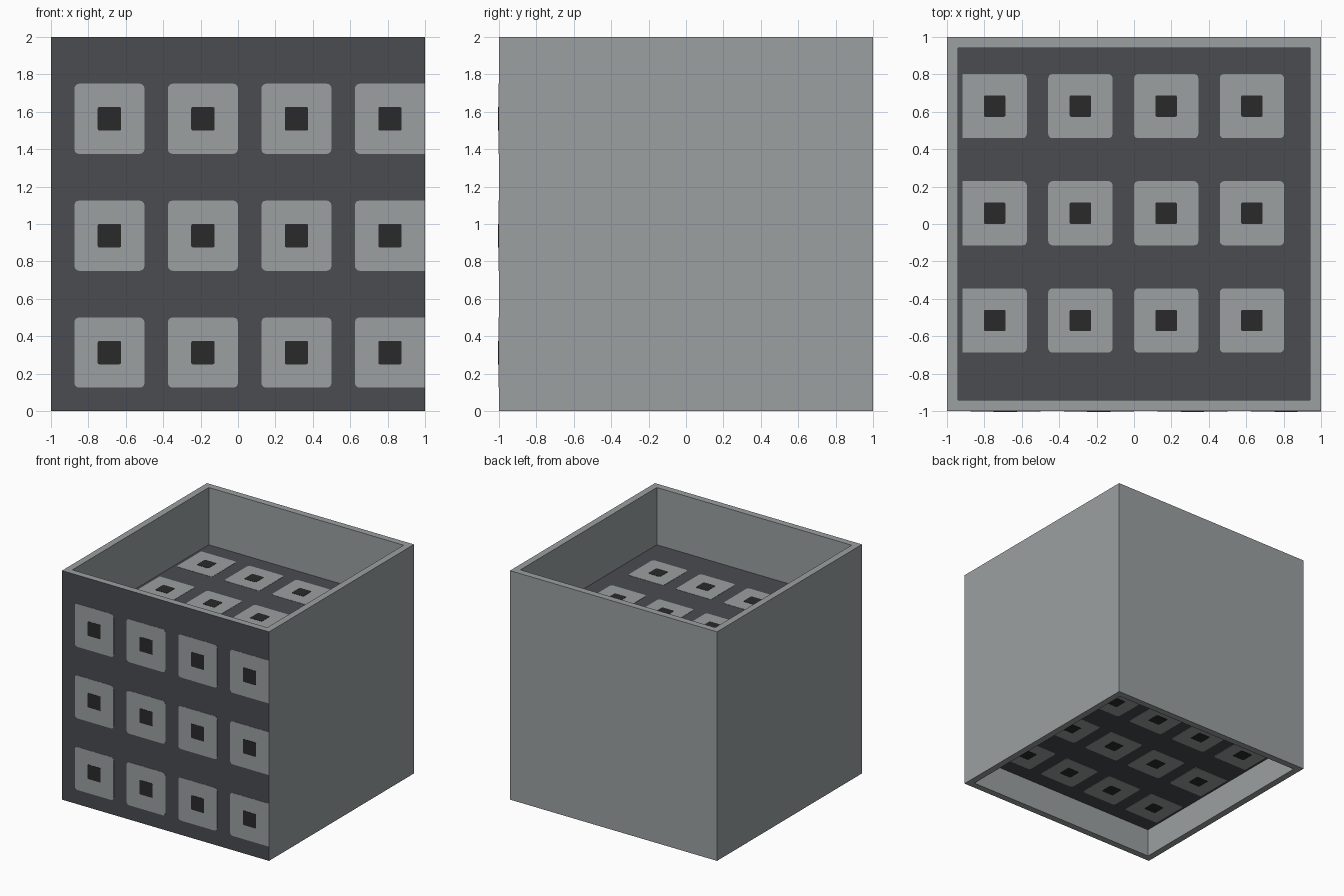
import bpy, bmesh
from math import cos, sin, pi
from mathutils import Matrix, Vector

cube = bpy.data.objects.get("Cube")
if cube:
    bpy.data.objects.remove(cube, do_unlink=True)


def make_material(name, color):
    mat = bpy.data.materials.new(name)
    mat.use_nodes = True
    mat.diffuse_color = (*color, 1)
    mat.node_tree.nodes["Principled BSDF"].inputs["Base Color"].default_value = (*color, 1)
    return mat


LIGHT = make_material("light_grey", (0.33, 0.352, 0.356))
DARK = make_material("dark_grey", (0.067, 0.072, 0.08))
BLACK = make_material("near_black", (0.023, 0.023, 0.023))

WALL = 0.083            # wall thickness
INNER = 1 - WALL        # half width of the recesses
TOP_Z, BOTTOM_Z = 1.5, 0.25


def add_object(name, bm, materials):
    mesh = bpy.data.meshes.new(name)
    bm.to_mesh(mesh)
    bm.free()
    for mat in materials:
        mesh.materials.append(mat)
    obj = bpy.data.objects.new(name, mesh)
    bpy.context.collection.objects.link(obj)
    return obj


def build_body():
    """Cube with a recess sunk into its top and its underside, and a dark front."""
    bm = bmesh.new()
    bmesh.ops.create_cube(bm, size=2, matrix=Matrix.Translation((0, 0, 1)))
    bm.normal_update()
    ends = [f for f in bm.faces if abs(f.normal.z) > 0.9]
    front = next(f for f in bm.faces if f.normal.y < -0.9)
    front.material_index = 1
    for face in ends:
        level = TOP_Z if face.normal.z > 0 else BOTTOM_Z
        bmesh.ops.inset_region(bm, faces=[face], thickness=WALL)
        floor = bmesh.ops.extrude_discrete_faces(bm, faces=[face])["faces"][0]
        for v in floor.verts:
            v.co.z = level
        floor.material_index = 1
    add_object("box_body", bm, [LIGHT, DARK])


def add_plate(bm, u0, u1, v0, v1, radius, height):
    """Thin rounded plate; a side reaching the panel edge keeps square corners."""
    clipped = u1 >= 1
    points = []
    for i, (u, v, su, sv) in enumerate([(u1, v1, -1, -1), (u0, v1, 1, -1),
                                        (u0, v0, 1, 1), (u1, v0, -1, 1)]):
        if clipped and su < 0:
            points.append((u, v))
            continue
        for step in range(4):
            a = (i + step / 3) * pi / 2
            points.append((u + su * radius + radius * cos(a),
                           v + sv * radius + radius * sin(a)))
    face = bm.faces.new([bm.verts.new((x, y, height)) for x, y in points])
    side = bmesh.ops.extrude_face_region(bm, geom=[face], use_keep_orig=True)
    base = [g for g in side["geom"] if isinstance(g, bmesh.types.BMVert)]
    for v in base:
        v.co.z = 0
    bmesh.ops.recalc_face_normals(bm, faces=bm.faces[:])


def build_pattern(name, x_axis, y_axis, origin, half):
    """Grid of light square tiles with dark centres on one panel."""
    x_axis, y_axis = Vector(x_axis), Vector(y_axis)
    place = Matrix((x_axis, y_axis, x_axis.cross(y_axis))).transposed().to_4x4()
    place = Matrix.Translation(origin) @ place @ Matrix.Diagonal((half, half, 1, 1))
    for part, size, radius, height, mat in (("tiles", 0.375, 0.025, 0.002, LIGHT),
                                            ("tile_centres", 0.125, 0.008, 0.004, BLACK)):
        bm = bmesh.new()
        for col in range(4):
            for row in range(3):
                u, v = -0.6875 + col * 0.5, -0.6875 + row * 0.625
                add_plate(bm, u - size / 2, min(u + size / 2, 1),
                          v - size / 2, v + size / 2, radius, height)
        bm.transform(place)
        add_object(f"{name}_{part}", bm, [mat])


build_body()
build_pattern("front", (1, 0, 0), (0, 0, 1), (0, -1, 1), 1)
build_pattern("top", (-1, 0, 0), (0, -1, 0), (0, 0, TOP_Z), INNER)
build_pattern("underside", (-1, 0, 0), (0, 1, 0), (0, 0, BOTTOM_Z), INNER)
